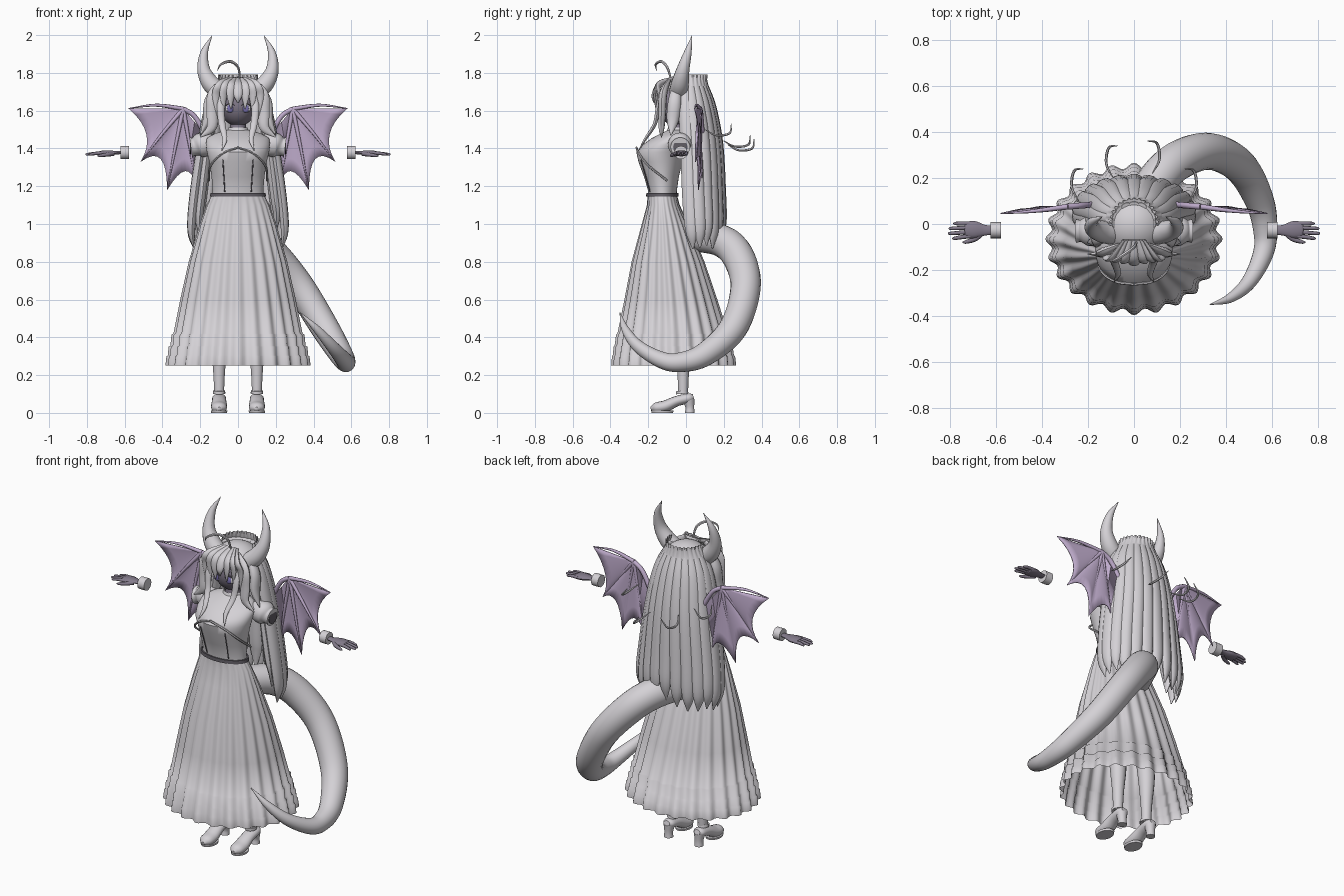
import bpy, bmesh, random
from math import sin, cos, pi, radians
from mathutils import Vector

random.seed(4)
if "Cube" in bpy.data.objects:
    bpy.data.objects.remove(bpy.data.objects["Cube"])


def material(name, rgb):
    m = bpy.data.materials.new(name)
    m.use_nodes = True
    m.diffuse_color = (*rgb, 1)
    m.node_tree.nodes["Principled BSDF"].inputs["Base Color"].default_value = (*rgb, 1)
    return m


GREY = material("pale grey", (.66, .64, .67))
WING = material("lilac", (.52, .41, .6))
SKIN = material("dusky skin", (.23, .2, .26))
DARK = material("charcoal", (.12, .11, .13))
IRIS = material("violet", (.2, .17, .45))


def finish(name, bm, mat, angle=50):
    bmesh.ops.recalc_face_normals(bm, faces=bm.faces[:])
    me = bpy.data.meshes.new(name)
    bm.to_mesh(me)
    bm.free()
    me.materials.append(mat)
    me.polygons.foreach_set("use_smooth", [True] * len(me.polygons))
    me.set_sharp_from_angle(angle=radians(angle))
    ob = bpy.data.objects.new(name, me)
    bpy.context.collection.objects.link(ob)
    return ob


def skin_rings(bm, rings, closed=True):
    n = len(rings[0])
    for r, q in zip(rings, rings[1:]):
        for i in range(n if closed else n - 1):
            j = (i + 1) % n
            bm.faces.new((r[i], r[j], q[j], q[i]))


def spline(pts, steps):
    """Smooth path through points of any dimension."""
    P = [Vector(p) for p in pts]
    P = [P[0] * 2 - P[1]] + P + [P[-1] * 2 - P[-2]]
    out = []
    for a, b, c, d in zip(P, P[1:], P[2:], P[3:]):
        for k in range(steps):
            t = k / steps
            out.append((b * 2 + (c - a) * t + (a * 2 - b * 5 + c * 4 - d) * t * t
                        + (b * 3 - a - c * 3 + d) * t ** 3) / 2)
    return out + [P[-2]]


def tube(name, pts, mat=GREY, out=(0, 0, 1), flat=1, sides=10, steps=5):
    """Tapered tube along (x, y, z, radius) points, flattened along out."""
    path = spline(pts, steps) if steps > 1 else [Vector(p) for p in pts]
    bm, rings, n = bmesh.new(), [], Vector(out)
    for i, p in enumerate(path):
        t = (path[min(i + 1, len(path) - 1)].to_3d() - path[max(i - 1, 0)].to_3d()).normalized()
        n = (n - t * n.dot(t)).normalized()
        b, r = t.cross(n), max(p[3], .001)
        rings.append([bm.verts.new(p.to_3d() + b * r * cos(2 * pi * k / sides)
                                   + n * r * flat * sin(2 * pi * k / sides)) for k in range(sides)])
    skin_rings(bm, rings)
    bm.faces.new(rings[0])
    bm.faces.new(rings[-1])
    return finish(name, bm, mat)


def loft(name, rows, mat=GREY, n=48, pleats=0, arc=(0, 360), angle=50):
    """Stacked ellipses: rows of (z, x radius, y centre, y radius, pleat depth)."""
    bm, rings = bmesh.new(), []
    a0, a1 = map(radians, arc)
    closed = arc[1] - arc[0] == 360
    for z, rx, cy, ry, amp in rows:
        ring = []
        for i in range(n):
            a = a0 + (a1 - a0) * i / (n if closed else n - 1)
            w = amp * cos(pleats * a)
            ring.append(bm.verts.new(((rx + w) * cos(a), cy + (ry + w) * sin(a), z)))
        rings.append(ring)
    skin_rings(bm, rings, closed)
    return finish(name, bm, mat, angle)


def ball(name, loc, size, mat, cut=None):
    bm = bmesh.new()
    bmesh.ops.create_uvsphere(bm, u_segments=28, v_segments=18, radius=1)
    for v in bm.verts:
        v.co = Vector(loc) + Vector([c * s for c, s in zip(v.co, size)])
    if cut:
        bmesh.ops.delete(bm, geom=[v for v in bm.verts if cut(v.co)], context='VERTS')
    return finish(name, bm, mat)


# Dress: pleated skirt with three stepped hem ruffles, bodice, belt
loft("skirt", [(1.15, .14, -.125, .078, 0), (1.1, .165, -.12, .085, .002),
               (1, .198, -.11, .12, .004), (.8, .255, -.095, .187, .006),
               (.6, .298, -.08, .238, .008), (.42, .333, -.07, .284, .009),
               (.415, .342, -.07, .29, .01), (.355, .348, -.07, .298, .01),
               (.35, .357, -.068, .304, .011), (.305, .36, -.067, .31, .011),
               (.3, .366, -.066, .314, .012), (.25, .372, -.065, .318, .013)],
     n=192, pleats=24, angle=60)
loft("bodice", [(1.14, .138, -.125, .075, 0), (1.18, .134, -.125, .077, 0),
                (1.25, .14, -.13, .092, 0), (1.33, .152, -.135, .117, 0),
                (1.38, .165, -.135, .128, 0), (1.42, .17, -.115, .115, 0),
                (1.455, .165, -.08, .1, 0), (1.48, .12, -.055, .075, 0),
                (1.5, .05, -.045, .045, 0)])
loft("belt", [(1.145, .142, -.125, .08, 0), (1.145, .148, -.125, .086, 0),
              (1.165, .146, -.125, .085, 0), (1.165, .138, -.125, .078, 0)], DARK)
loft("neck", [(1.48, .045, -.045, .045, 0), (1.56, .04, -.045, .04, 0)], SKIN)
loft("collar", [(1.485, .062, -.045, .06, 0), (1.51, .05, -.045, .05, 0)], GREY, pleats=12)

# Head and hair cap
ball("head", (0, -.045, 1.635), (.1, .108, .118), SKIN)
ball("hair_cap", (0, -.005, 1.63), (.15, .145, .15), GREY,
     lambda c: (c.y < -.05 and c.z < 1.69) or c.z < 1.55)
loft("frilled_headband", [(1.73, .125, .01, .11, 0), (1.765, .105, .01, .1, .002),
                          (1.792, .1, .01, .1, .006)], n=90, pleats=28, arc=(-10, 190))

# Long back hair in two overlapping layers
for layer, (count, k, drop) in enumerate(((13, 1, 0), (9, .84, .06))):
    for i in range(count):
        a = radians(-98 + 196 * i / (count - 1))
        s, c = sin(a) * k, cos(a) * k
        e = random.uniform(-.02, .03) + drop
        tube(f"back_hair_{layer}_{i}",
             [(.1 * s, .01 + .09 * c, 1.75, .02), (.155 * s, .015 + .125 * c, 1.62, .036),
              (.195 * s, .03 + .145 * c, 1.42, .04), (.235 * s, .04 + .15 * c, 1.15, .04),
              (.25 * s, .05 + .145 * c, .98 + e, .034), (.235 * s, .055 + .13 * c, .88 + e, .004)],
             out=(s, c, 0), flat=.6)

# Fringe
for i, x in enumerate((-.105, -.07, -.035, 0, .035, .07, .105)):
    tip = 1.625 - abs(x) * .5 + (.015 if i % 2 else 0)
    tube(f"fringe_{i}", [(x * .4, -.07, 1.77, .012), (x * .9, -.145, 1.735, .024),
                         (x * 1.1, -.172 + abs(x) * .3, 1.68, .022),
                         (x * 1.05, -.17 + abs(x) * .3, tip, .002)], out=(0, -1, 0), flat=.5)

# Stray curls
tube("top_curl", [(.01, -.08, 1.77, .005), (0, -.1, 1.83, .007), (-.04, -.13, 1.86, .008),
                  (-.09, -.16, 1.845, .006), (-.11, -.155, 1.81, .001)], sides=6)
for i, (x, y, z) in enumerate(((-.09, .3, 1.44), (.08, .32, 1.42), (-.24, .2, 1.5), (.24, .2, 1.5))):
    s = 1 if x > 0 else -1
    tube(f"loose_curl_{i}", [(x, y - .1, z, .002), (x + s * .03, y - .04, z - .03, .006),
                             (x + s * .02, y + .03, z - .02, .006), (x - s * .02, y + .04, z + .03, .002)],
         sides=6)

# Thick curling tail
tube("tail", [(0, .02, .94, .08), (.1, .19, .91, .085), (.2, .28, .82, .085), (.33, .315, .66, .08),
              (.46, .25, .45, .075), (.545, .1, .31, .063), (.57, -.03, .268, .052),
              (.56, -.13, .28, .044), (.5, -.25, .35, .033), (.42, -.32, .44, .021),
              (.33, -.35, .53, .002)], sides=20, steps=8)


def bent_edge(a, m, b, n=8):
    """Points of a curve from a to b that passes through m."""
    a, m, b = Vector(a), Vector(m), Vector(b)
    h = m * 2 - (a + b) / 2
    return [a * (1 - t) ** 2 + h * 2 * t * (1 - t) + b * t * t for t in (i / n for i in range(n + 1))]


for side, s in (("left", 1), ("right", -1)):
    # Horn
    tube(f"{side}_horn", [(s * .1, -.04, 1.7, .05), (s * .15, -.03, 1.75, .046), (s * .182, -.015, 1.82, .034),
                          (s * .178, .01, 1.91, .02), (s * .137, .032, 1.998, .001)], sides=16)
    # Face
    ball(f"{side}_eye_white", (s * .042, -.139, 1.612), (.026, .008, .022), GREY)
    ball(f"{side}_iris", (s * .041, -.143, 1.612), (.017, .008, .021), IRIS)
    tube(f"{side}_lash", [(s * .016, -.15, 1.627, .002), (s * .042, -.146, 1.638, .004),
                          (s * .07, -.13, 1.625, .002)], DARK, sides=6)
    # Locks beside the face
    tube(f"{side}_side_lock", [(s * .06, -.09, 1.76, .015), (s * .125, -.12, 1.69, .034),
                               (s * .135, -.125, 1.59, .032), (s * .14, -.13, 1.51, .026),
                               (s * .2, -.13, 1.46, .003)], out=(0, -1, 0), flat=.6)
    tube(f"{side}_inner_lock", [(s * .08, -.13, 1.7, .014), (s * .092, -.148, 1.62, .02),
                                (s * .085, -.165, 1.53, .018), (s * .07, -.215, 1.45, .013),
                                (s * .085, -.25, 1.39, .002)], out=(0, -1, 0), flat=.6)
    tube(f"{side}_ear_lock", [(s * .11, -.05, 1.74, .02), (s * .155, -.06, 1.65, .035),
                              (s * .165, -.07, 1.55, .032), (s * .2, -.08, 1.47, .003)],
         out=(s, 0, 0), flat=.7)
    # Puff sleeve with a hollow-looking cuff
    tube(f"{side}_sleeve", [(s * .12, -.04, 1.415, .04), (s * .155, -.035, 1.42, .06),
                            (s * .2, -.03, 1.418, .064), (s * .23, -.03, 1.41, .048),
                            (s * .25, -.03, 1.407, .052)], sides=20)
    tube(f"{side}_sleeve_opening", [(s * .249, -.03, 1.407, .038), (s * .253, -.03, 1.407, .038)],
         DARK, sides=20, steps=1)
    # Bodice trim
    tube(f"{side}_bust_strap", [(0, -.262, 1.405, .006), (s * .08, -.25, 1.375, .006),
                                (s * .145, -.2, 1.31, .006), (s * .155, -.1, 1.23, .006)], sides=6)
    tube(f"{side}_bodice_seam", [(s * .07, -.19, 1.17, .003), (s * .075, -.212, 1.25, .003),
                                 (s * .08, -.238, 1.34, .003)], DARK, sides=6)
    # Detached cuff and hand
    tube(f"{side}_cuff", [(s * .578, -.027, 1.378, .03), (s * .578, -.027, 1.378, .035),
                          (s * .622, -.027, 1.378, .035), (s * .622, -.027, 1.378, .02)], sides=20, steps=1)
    tube(f"{side}_palm", [(s * .61, -.027, 1.378, .018), (s * .65, -.027, 1.377, .024),
                          (s * .69, -.025, 1.375, .037), (s * .725, -.025, 1.373, .035),
                          (s * .735, -.025, 1.372, .025)], SKIN, flat=.42, sides=14)
    for f in range(4):
        y, tip = -.052 + f * .018, (.79, .808, .805, .785)[f]
        tube(f"{side}_finger_{f}", [(s * .71, y, 1.374, .01), (s * .75, y * 1.1, 1.374, .009),
                                    (s * (tip - .01), y * 1.2, 1.369, .007), (s * tip, y * 1.2, 1.368, .002)],
             SKIN, sides=8)
    tube(f"{side}_thumb", [(s * .66, -.04, 1.372, .012), (s * .69, -.065, 1.368, .011),
                           (s * .73, -.078, 1.362, .008), (s * .745, -.08, 1.36, .002)], SKIN, sides=8)
    # Leg and strapped heeled shoe
    tube(f"{side}_leg", [(s * .095, -.04, .9, .065), (s * .097, -.03, .55, .05), (s * .1, -.015, .38, .046),
                         (s * .1, -.015, .22, .032), (s * .1, -.015, .1, .026)], sides=16)
    tube(f"{side}_shoe", [(s * .1, .04, .085, .02), (s * .1, .015, .078, .036), (s * .1, -.05, .062, .038),
                          (s * .1, -.11, .035, .043), (s * .1, -.16, .027, .038), (s * .1, -.187, .022, .012)],
         out=(0, 0, 1), flat=.72, sides=16)
    tube(f"{side}_heel", [(s * .1, .015, .07, .032), (s * .1, .02, .03, .024), (s * .1, .02, 0, .026)], sides=14)
    tube(f"{side}_sole", [(s * .1, -.125, .012, .044), (s * .1, -.125, 0, .042)],
         out=(0, 1, 0), flat=1.35, sides=20, steps=1)
    tube(f"{side}_ankle_strap", [(s * .1, -.02, .102, .033), (s * .1, -.022, .118, .032)], sides=16, steps=1)

    # Wing: scalloped membrane stretched between finger bones
    wrist, root = (s * .29, .075, 1.61), (s * .17, .085, 1.47)
    tips = [(s * .58, .045, 1.612), (s * .515, .05, 1.33), (s * .375, .065, 1.18), (s * .22, .08, 1.2)]
    dips = [(s * .485, .065, 1.475), (s * .41, .075, 1.345), (s * .28, .085, 1.28)]
    bm = bmesh.new()
    for a, m, b in zip(tips, dips, tips[1:]):
        edge = bent_edge(a, m, b)
        rows = [[bm.verts.new(Vector(wrist).lerp(p, k / 5)) for p in edge] for k in range(1, 6)]
        hub = bm.verts.new(wrist)
        for p, q in zip(rows[0], rows[0][1:]):
            bm.faces.new((hub, p, q))
        skin_rings(bm, rows, closed=False)
    bm.faces.new([bm.verts.new(p) for p in (wrist, tips[-1], root)])
    bmesh.ops.remove_doubles(bm, verts=bm.verts[:], dist=.0005)
    wing = finish(f"{side}_wing_membrane", bm, WING)
    thick = wing.modifiers.new("thickness", 'SOLIDIFY')
    thick.thickness, thick.offset = .005, 0
    tube(f"{side}_wing_arm", [(*root, .014), (s * .23, .08, 1.57, .013), (*wrist, .013)], WING, sides=8)
    for i, t in enumerate(tips):
        mid = Vector(wrist).lerp(t, .5) + Vector((0, -.004, .018 if i == 0 else .006))
        tube(f"{side}_wing_bone_{i}", [(*wrist, .012), (*mid, .008), (*t, .002)], WING, sides=8)
